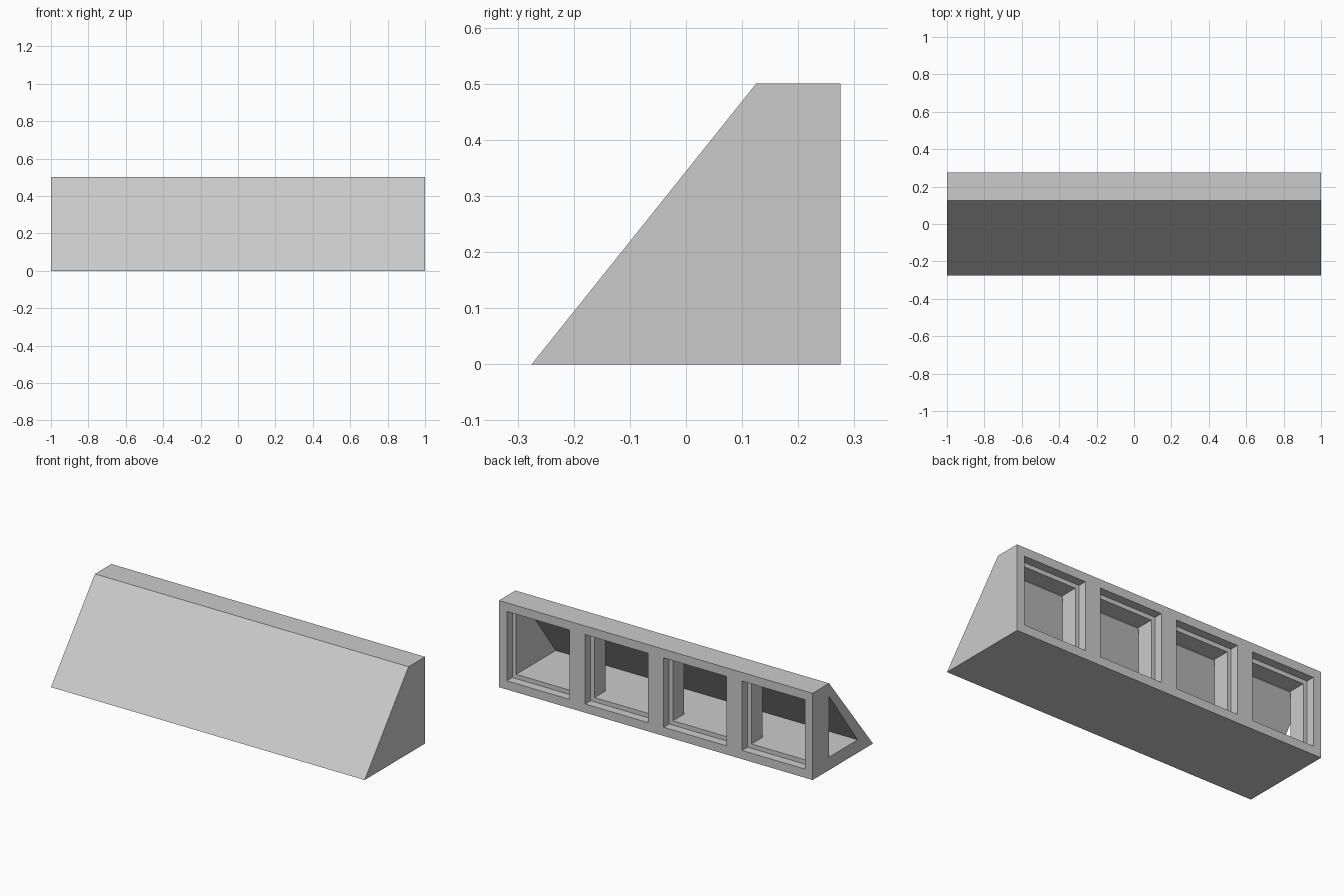
import bpy
import bmesh

cube = bpy.data.objects.get("Cube")
if cube:
    bpy.data.objects.remove(cube, do_unlink=True)

# Single plain grey
grey = bpy.data.materials.new("plain_grey")
grey.use_nodes = True
colour = (0.6, 0.6, 0.6, 1)
grey.diffuse_color = colour
grey.node_tree.nodes["Principled BSDF"].inputs["Base Color"].default_value = colour


def prism(name, profile, x0, x1):
    """Extrude a (y, z) profile along x."""
    bm = bmesh.new()
    face = bm.faces.new([bm.verts.new((x0, y, z)) for y, z in profile])
    ext = bmesh.ops.extrude_face_region(bm, geom=[face])
    verts = [v for v in ext["geom"] if isinstance(v, bmesh.types.BMVert)]
    bmesh.ops.translate(bm, verts=verts, vec=(x1 - x0, 0, 0))
    bmesh.ops.recalc_face_normals(bm, faces=bm.faces)
    mesh = bpy.data.meshes.new(name)
    bm.to_mesh(mesh)
    bm.free()
    mesh.materials.append(grey)
    obj = bpy.data.objects.new(name, mesh)
    bpy.context.collection.objects.link(obj)
    return obj


def cut(target, cutter):
    """Subtract a cutter, then remove it."""
    cutter.hide_render = True
    mod = target.modifiers.new("cut", "BOOLEAN")
    mod.operation = "DIFFERENCE"
    mod.solver = "EXACT"
    mod.object = cutter
    bpy.context.view_layer.objects.active = target
    bpy.ops.object.modifier_apply(modifier=mod.name)
    bpy.data.objects.remove(cutter, do_unlink=True)


def window_cutter(name, x, half, y0, y1):
    """Square opening centred at mid height of the back wall."""
    low, high = 0.25 - half, 0.25 + half
    return prism(name, [(y0, low), (y1, low), (y1, high), (y0, high)], x - half, x + half)


# Sloped housing
housing = prism("sloped_housing", [(-0.275, 0), (0.275, 0), (0.275, 0.5), (0.125, 0.5)], -1, 1)

# Triangular cavity, open at the right end and closed at the left
cut(housing, prism("cavity_cutter", [(-0.135, 0.075), (0.125, 0.075), (0.125, 0.425)], -1.1, 0.925))

# Four stepped windows through the back wall
for x in (-0.75, -0.25, 0.25, 0.75):
    cut(housing, window_cutter("opening_cutter", x, 0.175, 0.122, 0.25))
    cut(housing, window_cutter("recess_cutter", x, 0.2, 0.225, 0.3))
